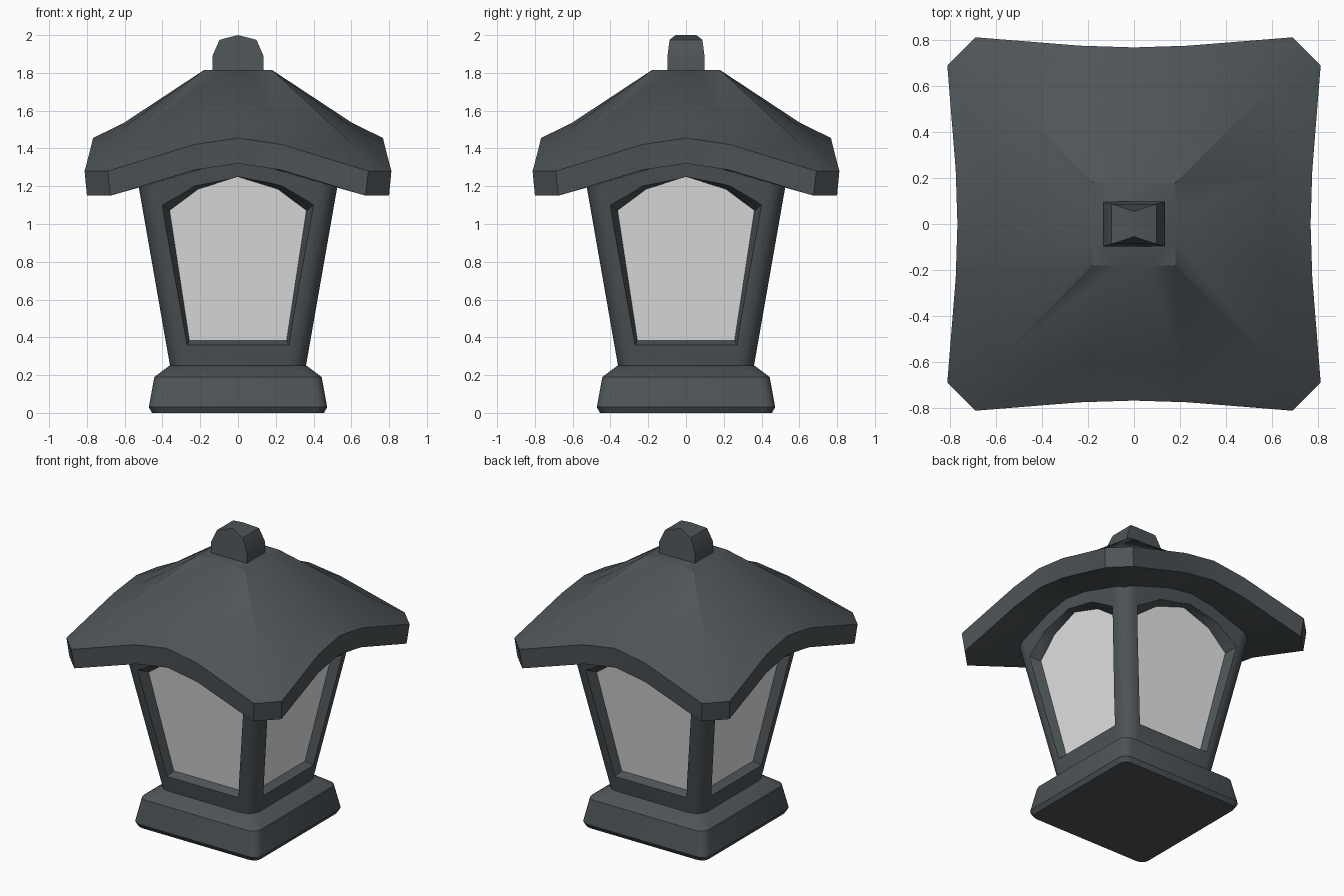
import bpy, bmesh, math
from mathutils import Matrix, Vector

if "Cube" in bpy.data.objects:
    bpy.data.objects.remove(bpy.data.objects["Cube"])


def material(name, rgb):
    m = bpy.data.materials.new(name)
    m.diffuse_color = (*rgb, 1)
    m.use_nodes = True
    m.node_tree.nodes["Principled BSDF"].inputs["Base Color"].default_value = m.diffuse_color
    return m


METAL = material("dark grey metal", (0.075, 0.088, 0.096))
GLASS = material("pale glass", (0.8, 0.8, 0.8))


def loft(name, rings, mat, smooth=35):
    """Skin a stack of equal-length rings and cap both ends."""
    bm = bmesh.new()
    vs = [[bm.verts.new(p) for p in r] for r in rings]
    n = len(vs[0])
    for a, b in zip(vs, vs[1:]):
        for i in range(n):
            j = (i + 1) % n
            bm.faces.new((a[i], a[j], b[j], b[i]))
    bm.faces.new(vs[0][::-1])
    bm.faces.new(vs[-1])
    bmesh.ops.remove_doubles(bm, verts=bm.verts, dist=1e-4)
    bmesh.ops.recalc_face_normals(bm, faces=bm.faces)
    me = bpy.data.meshes.new(name)
    bm.to_mesh(me)
    bm.free()
    me.materials.append(mat)
    ob = bpy.data.objects.new(name, me)
    bpy.context.collection.objects.link(ob)
    shade(ob, smooth)
    return ob


def shade(ob, angle):
    if angle:
        ob.data.shade_smooth()
        ob.data.set_sharp_from_angle(angle=math.radians(angle))


def rounded_square(h, r, z, seg=3):
    pts = []
    for q in range(4):
        a0 = q * math.pi / 2
        c = Matrix.Rotation(a0, 2) @ Vector((h - r, h - r))
        for i in range(seg + 1):
            a = a0 + i / seg * math.pi / 2
            pts.append((c.x + r * math.cos(a), c.y + r * math.sin(a), z))
    return pts


def roof_ring(mid, corner, end, z_mid, z_corner):
    """Square ring whose sides bow in and rise toward their middles."""
    pts = []
    for q in range(4):
        rot = Matrix.Rotation(q * math.pi / 2, 3, 'Z')
        for t in (-1, -0.34, 0, 0.34, 1):
            bow = {1: 1, 0.34: 0.17, 0: 0}[abs(t)]
            drop = {1: 1, 0.34: 0.2, 0: 0}[abs(t)]
            pts.append(rot @ Vector((t * end, -(mid + (corner - mid) * bow),
                                     z_mid + (z_corner - z_mid) * drop)))
    return pts


# Plinth
loft("base", [rounded_square(h, r, z) for h, r, z in
              ((0.455, 0.05, 0), (0.472, 0.055, 0.03),
               (0.443, 0.06, 0.19), (0.36, 0.07, 0.252))], METAL)

# Flared body
SLOPE = 0.175
body = loft("body", [rounded_square(0.36 + (z - 0.25) * SLOPE, 0.09, z, 4)
                     for z in (0.24, 1.36)], METAL, 0)


# Four arched windows: tapered recess cut into the wall, pane at the bottom
def arch(half):
    return half + [(-x, z) for x, z in half[::-1] if x > 0]


OUTER = arch([(0.27, 0.36), (0.40, 1.10), (0.235, 1.20), (0, 1.25)])
INNER = arch([(0.257, 0.382), (0.362, 1.072), (0.21, 1.185), (0, 1.25)])


def wall(pts, depth):
    return [Vector((x, -(0.36 + (z - 0.25) * SLOPE - depth), z)) for x, z in pts]


for q, side in enumerate(("front", "right", "back", "left")):
    rot = Matrix.Rotation(q * math.pi / 2, 3, 'Z')
    front, back = wall(OUTER, 0), wall(INNER, 0.06)
    over = [f + (f - b) * 0.2 for f, b in zip(front, back)]
    cutter = loft("window_cutter", [[rot @ p for p in r] for r in (over, back)], METAL, 0)
    cutter.hide_render = True
    mod = body.modifiers.new("window", 'BOOLEAN')
    mod.operation, mod.solver, mod.object = 'DIFFERENCE', 'EXACT', cutter
    bpy.context.view_layer.objects.active = body
    bpy.ops.object.modifier_apply(modifier=mod.name)
    bpy.data.objects.remove(cutter)
    loft(side + "_pane", [[rot @ p for p in wall(INNER, d)] for d in (0.064, 0.057)],
         GLASS, 0)
shade(body, 35)

# Swept roof: underside, eave band, shoulder, flat crown
loft("roof", [roof_ring(0.50, 0.50, 0.50, 1.32, 1.20),
              roof_ring(0.76, 0.80, 0.675, 1.32, 1.15),
              roof_ring(0.768, 0.812, 0.69, 1.455, 1.28),
              roof_ring(0.605, 0.605, 0.605, 1.535, 1.425),
              roof_ring(0.18, 0.18, 0.18, 1.815, 1.815)], METAL)

# Arched finial with thinner crest
half = [(0.135, 1.78, 0.098), (0.135, 1.89, 0.098), (0.098, 1.975, 0.087), (0, 2.0, 0.055)]
outline = half + [(-x, z, y) for x, z, y in half[-2::-1]]
loft("finial", [[(x, s * y, z) for x, z, y in outline] for s in (-1, 1)], METAL, 30)
